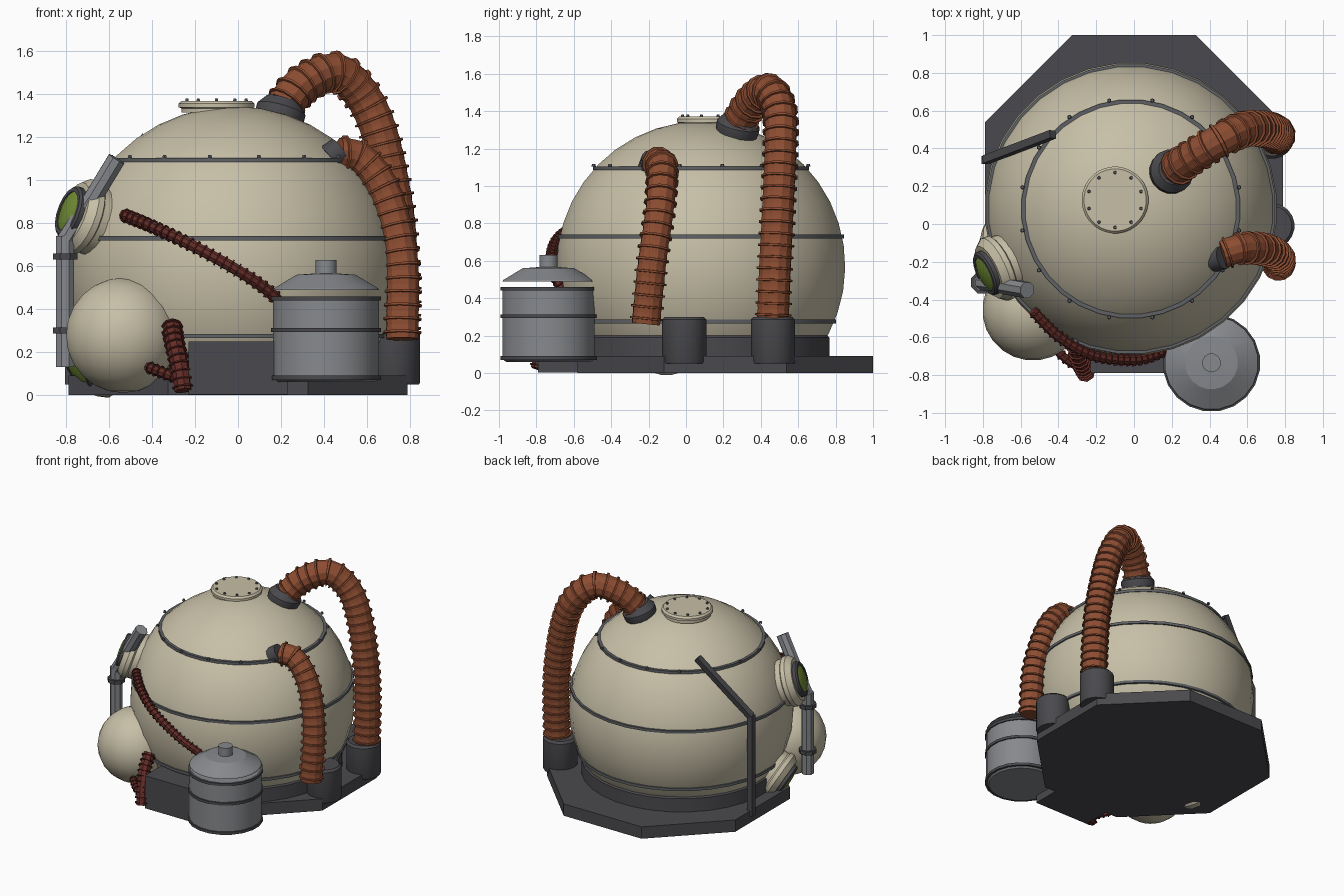
import bpy, bmesh, math
from mathutils import Vector, Matrix

if "Cube" in bpy.data.objects:
    bpy.data.objects.remove(bpy.data.objects["Cube"])


def material(name, rgb):
    m = bpy.data.materials.new(name)
    m.diffuse_color = (*rgb, 1)
    m.use_nodes = True
    m.node_tree.nodes["Principled BSDF"].inputs["Base Color"].default_value = m.diffuse_color
    return m


CREAM = material("cream paint", (0.57, 0.52, 0.385))
DARK = material("dark iron", (0.068, 0.066, 0.074))
STEEL = material("grey steel", (0.24, 0.25, 0.265))
BAND = material("band grey", (0.115, 0.12, 0.13))
ORANGE = material("rust orange hose", (0.27, 0.075, 0.032))
RED = material("dark red hose", (0.125, 0.025, 0.02))
GREEN = material("green glass", (0.17, 0.27, 0.035))

CENTRE = Vector((-0.017, 0.08, 0.57))
R = 0.775


def finish(name, bm, mat, angle=35):
    bmesh.ops.recalc_face_normals(bm, faces=bm.faces)
    me = bpy.data.meshes.new(name)
    bm.to_mesh(me)
    bm.free()
    me.materials.append(mat)
    ob = bpy.data.objects.new(name, me)
    bpy.context.collection.objects.link(ob)
    if angle:
        bpy.ops.object.select_all(action='DESELECT')
        ob.select_set(True)
        bpy.context.view_layer.objects.active = ob
        bpy.ops.object.shade_smooth_by_angle(angle=math.radians(angle))
    return ob


def skin(bm, rings, closed=False):
    """Bridge rings of vertices and cap the ends."""
    n = len(rings[0])
    pairs = list(zip(rings, rings[1:]))
    if closed:
        pairs.append((rings[-1], rings[0]))
    for a, b in pairs:
        for i in range(n):
            j = (i + 1) % n
            bm.faces.new((a[i], a[j], b[j], b[i]))
    if not closed:
        bm.faces.new(rings[0][::-1])
        bm.faces.new(rings[-1])


def lathe(name, profile, mat, origin=(0, 0, 0), axis=(0, 0, 1), sides=32, closed=False, angle=35):
    """Turn (radius, height) points around an axis."""
    bm = bmesh.new()
    rot = Vector((0, 0, 1)).rotation_difference(Vector(axis)).to_matrix()
    rings = []
    for r, h in profile:
        ring = []
        for i in range(sides):
            a = math.tau * (i + 0.5) / sides
            ring.append(bm.verts.new(Vector(origin) + rot @ Vector((r * math.cos(a), r * math.sin(a), h))))
        rings.append(ring)
    skin(bm, rings, closed)
    return finish(name, bm, mat, angle)


def catmull(pts, t):
    i = min(int(t), len(pts) - 2)
    u = t - i
    b, c = pts[i], pts[i + 1]
    a = pts[i - 1] if i else 2 * b - c
    d = pts[i + 2] if i + 2 < len(pts) else 2 * c - b
    return 0.5 * (2 * b + (c - a) * u + (2 * a - 5 * b + 4 * c - d) * u ** 2 + (3 * b - a - 3 * c + d) * u ** 3)


def hose(name, pts, r, mat, pitch, rib, sides=12):
    """Ribbed hose along a smooth path."""
    pts = [Vector(p) for p in pts]
    n = 40 * (len(pts) - 1)
    path = [catmull(pts, i * (len(pts) - 1) / n) for i in range(n + 1)]
    dist = [0]
    for a, b in zip(path, path[1:]):
        dist.append(dist[-1] + (b - a).length)
    count = max(2, round(dist[-1] / pitch))
    step = dist[-1] / count

    def at(s):
        s = min(max(s, 0), dist[-1])
        k = next(i for i in range(1, n + 1) if dist[i] >= s - 1e-9)
        d = path[k] - path[k - 1]
        return path[k - 1] + d * ((s - dist[k - 1]) / d.length), d.normalized()

    bm = bmesh.new()
    rings, prev, side = [], None, None
    for c in range(count):
        for f, rad in ((0.0, r * 0.97), (0.40, r), (0.42, r + rib), (0.58, r + rib), (0.60, r), (0.98, r * 0.97)):
            p, t = at((c + f) * step)
            if side is None:
                side = t.orthogonal().normalized()
            else:
                side = prev.rotation_difference(t) @ side
            prev = t
            up = t.cross(side)
            rings.append([bm.verts.new(p + rad * (side * math.cos(math.tau * i / sides) + up * math.sin(math.tau * i / sides)))
                          for i in range(sides)])
    skin(bm, rings)
    return finish(name, bm, mat, 25)


def rod(name, a, b, r, mat, sides=8):
    a, b = Vector(a), Vector(b)
    return lathe(name, [(r, 0), (r, (b - a).length)], mat, a, b - a, sides)


def prism(name, outline, z0, z1, mat):
    bm = bmesh.new()
    skin(bm, [[bm.verts.new((x, y, z)) for x, y in outline] for z in (z0, z1)])
    return finish(name, bm, mat, 0)


def ball_profile(r, rings, low=-90):
    return [(max(0.0005, r * math.cos(a)), r * math.sin(a))
            for a in (math.radians(low + (90 - low) * i / rings) for i in range(rings + 1))]


def rivets(name, centre, radius, count, size, mat):
    bm = bmesh.new()
    for i in range(count):
        a = math.tau * (i + 0.5) / count
        bmesh.ops.create_cone(bm, cap_ends=True, segments=6, radius1=size, radius2=size * 0.7, depth=0.014,
                              matrix=Matrix.Translation(Vector(centre) + Vector((radius * math.cos(a), radius * math.sin(a), 0))))
    finish(name, bm, mat)


# Base plate, front block and plinth
h, k, cy = 0.79, 0.327, 0.21
prism("base_plate", [(k, cy - h), (h, cy - k), (h, cy + k), (k, cy + h),
                     (-k, cy + h), (-h, cy + k), (-h, cy - k), (-k, cy - h)], 0, 0.09, DARK)
prism("front_block", [(-0.23, -0.79), (0.23, -0.79), (0.23, -0.42), (-0.23, -0.42)], 0.003, 0.25, DARK)
lathe("plinth", [(0.69, 0.085), (0.69, 0.19), (0.675, 0.205), (0.5, 0.205)], DARK, (CENTRE.x, CENTRE.y, 0))

# Main tank, its bands and rivets
lathe("main_sphere", ball_profile(R, 14, -37), CREAM, CENTRE)
for i, z in enumerate((0.275, 0.73, 1.095)):
    r = math.sqrt(R * R - (z - CENTRE.z) ** 2)
    lathe(f"sphere_band_{i}", [(r - 0.03, -0.01), (r + 0.01, -0.01), (r + 0.01, 0.01), (r - 0.03, 0.01)],
          BAND, (CENTRE.x, CENTRE.y, z), closed=True)
rivets("band_rivets", (CENTRE.x, CENTRE.y, 1.111), 0.585, 16, 0.012, BAND)

# Top hatch
lathe("top_hatch", [(0.165, -0.05), (0.165, -0.03), (0.177, -0.025), (0.177, -0.008), (0.165, 0.005), (0.001, 0.005)],
      CREAM, (-0.10, 0.127, 1.365))
rivets("hatch_rivets", (-0.10, 0.127, 1.374), 0.145, 10, 0.01, BAND)

# Small side sphere
lathe("side_sphere", ball_profile(0.268, 12), CREAM, (-0.535, -0.455, 0.278), sides=24)

# Portholes
for name, d in (("upper", (-0.783, -0.35, 0.29)), ("lower", (-0.745, -0.23, -0.47))):
    lathe(name + "_porthole_frame", [(0.165, 0.66), (0.165, 0.79), (0.18, 0.80), (0.18, 0.83), (0.15, 0.868), (0.001, 0.868)],
          CREAM, CENTRE, d, 20)
    lathe(name + "_porthole_rim", [(0.125, 0.86), (0.125, 0.89), (0.115, 0.90), (0.095, 0.90), (0.09, 0.86)],
          DARK, CENTRE, d, 16, closed=True)
    lathe(name + "_porthole_glass", [(0.096, 0.86), (0.096, 0.895), (0.06, 0.908), (0.001, 0.912)], GREEN, CENTRE, d, 16)

# Grey side pipe with clamps
px, py = -0.805, -0.31
rod("side_pipe", (px, py, 0.13), (px, py, 0.74), 0.045, STEEL)
rod("side_pipe_bend", (px, py, 0.72), (-0.67, -0.33, 0.93), 0.043, STEEL)
rod("side_pipe_top", (-0.68, -0.33, 0.91), (-0.565, -0.35, 1.10), 0.045, STEEL)
for i, z in enumerate((0.30, 0.645)):
    rod(f"pipe_clamp_{i}", (px, py, z - 0.014), (px, py, z + 0.014), 0.062, DARK)

# Dark rear bar
bar = [Vector(p) for p in ((-0.785, 0.34, 0.05), (-0.785, 0.34, 0.80), (-0.43, 0.475, 1.20))]
rod("rear_bar_upright", bar[0], bar[1] + Vector((0, 0, 0.01)), 0.03, DARK, 4)
rod("rear_bar_slope", bar[1], bar[2], 0.03, DARK, 4)

# Front barrel with floating lid
bx, by = 0.41, -0.735
lathe("barrel_body", [(0.23, 0.06), (0.25, 0.075), (0.25, 0.45), (0.24, 0.46)], STEEL, (bx, by, 0), sides=20)
for i, z in enumerate((0.08, 0.303, 0.45)):
    lathe(f"barrel_band_{i}", [(0.24, -0.01), (0.259, -0.01), (0.259, 0.01), (0.24, 0.01)],
          DARK, (bx, by, z), sides=20, closed=True)
lathe("barrel_lid", [(0.25, 0.488), (0.245, 0.497), (0.14, 0.56), (0.001, 0.57)], STEEL, (bx, by, 0), sides=20, angle=25)
rod("barrel_cap", (bx, by, 0.55), (bx, by, 0.63), 0.05, STEEL, 12)

# Hose sockets on the right
for i, y in enumerate((-0.01, 0.465)):
    lathe(f"hose_socket_{i}", [(0.115, 0.05), (0.12, 0.06), (0.12, 0.285), (0.105, 0.30), (0.001, 0.30)],
          DARK, (0.73, y, 0), sides=20)

# Big orange hoses and their collars
lathe("rear_hose_collar", [(0.105, -0.05), (0.118, 0), (0.118, 0.025), (0.085, 0.07)], DARK, (0.195, 0.275, 1.305), (0.28, 0.22, 1), 16)
hose("rear_hose", [(0.21, 0.285, 1.34), (0.30, 0.35, 1.445), (0.45, 0.44, 1.505), (0.575, 0.50, 1.40), (0.665, 0.505, 1.2),
                   (0.735, 0.49, 0.85), (0.755, 0.475, 0.55), (0.755, 0.465, 0.28)], 0.088, ORANGE, 0.062, 0.012)
rod("front_hose_collar", (0.42, -0.19, 1.10), (0.475, -0.175, 1.14), 0.065, DARK, 12)
hose("front_hose", [(0.465, -0.16, 1.125), (0.56, -0.13, 1.105), (0.655, -0.13, 1.0), (0.72, -0.145, 0.84),
                    (0.765, -0.18, 0.6), (0.765, -0.215, 0.26)], 0.078, ORANGE, 0.062, 0.012)

# Thin red hoses
hose("long_red_hose", [(-0.535, -0.46, 0.84), (-0.40, -0.595, 0.785), (-0.22, -0.695, 0.70), (0.0, -0.72, 0.58),
                       (0.14, -0.68, 0.485), (0.22, -0.62, 0.40)], 0.027, RED, 0.036, 0.008, 8)
hose("ground_red_hose", [(-0.31, -0.62, 0.33), (-0.295, -0.70, 0.24), (-0.27, -0.76, 0.13), (-0.255, -0.79, 0.02)],
     0.042, RED, 0.036, 0.01, 8)
hose("short_red_hose", [(-0.42, -0.66, 0.13), (-0.34, -0.73, 0.10), (-0.26, -0.77, 0.07)], 0.024, RED, 0.034, 0.007, 8)
